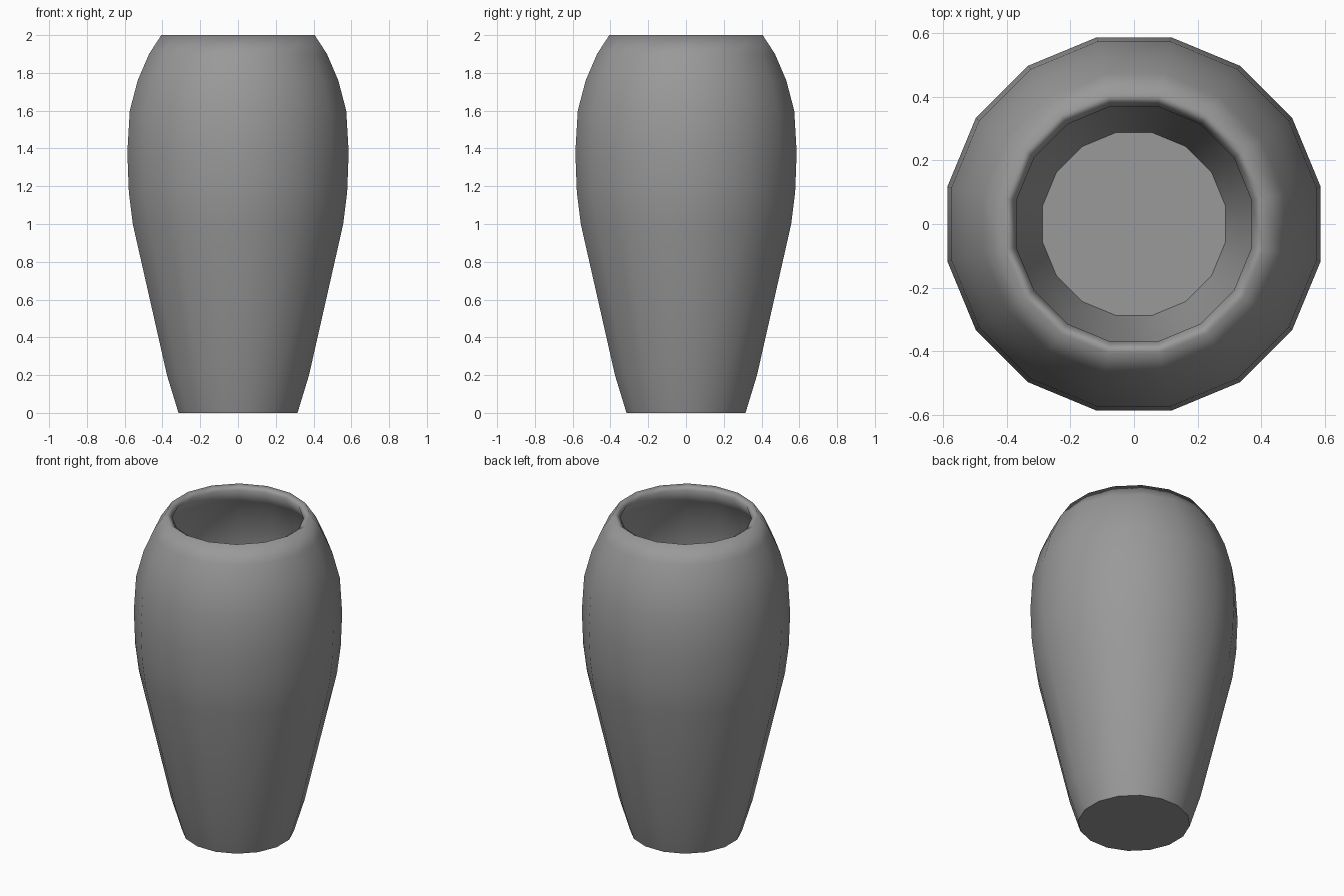
import bpy, bmesh
from math import pi, cos, sin, radians

if "Cube" in bpy.data.objects:
    bpy.data.objects.remove(bpy.data.objects["Cube"])

SIDES = 16
FLAT = cos(pi / SIDES)      # profile widths are measured to the flats

# outer profile: (half width, height), foot to rim
profile = [(0.315, 0.0), (0.376, 0.2), (0.557, 1.0), (0.578, 1.17), (0.586, 1.38),
           (0.573, 1.6), (0.531, 1.76), (0.471, 1.9), (0.406, 2.0)]

bm = bmesh.new()
rings = []
for r, z in profile:
    rings.append([bm.verts.new((r / FLAT * cos((i + 0.5) * 2 * pi / SIDES),
                                r / FLAT * sin((i + 0.5) * 2 * pi / SIDES), z))
                  for i in range(SIDES)])

# outer wall
for a, b in zip(rings, rings[1:]):
    for i in range(SIDES):
        j = (i + 1) % SIDES
        bm.faces.new((a[i], a[j], b[j], b[i]))

# underside
bm.faces.new(rings[0][::-1])

mesh = bpy.data.meshes.new("vase")
bm.to_mesh(mesh)
bm.free()
vase = bpy.data.objects.new("vase", mesh)
bpy.context.collection.objects.link(vase)

# dark grey glaze
glaze = bpy.data.materials.new("dark_grey")
glaze.diffuse_color = (0.32, 0.32, 0.32, 1)
glaze.use_nodes = True
glaze.node_tree.nodes["Principled BSDF"].inputs["Base Color"].default_value = glaze.diffuse_color
mesh.materials.append(glaze)

# smooth body, crisp foot
bpy.context.view_layer.objects.active = vase
vase.select_set(True)
bpy.ops.object.shade_smooth_by_angle(angle=radians(35))

# wall thickness, with a rim that slopes inward
wall = vase.modifiers.new("wall", 'SOLIDIFY')
wall.thickness = 0.045
wall.offset = -1
